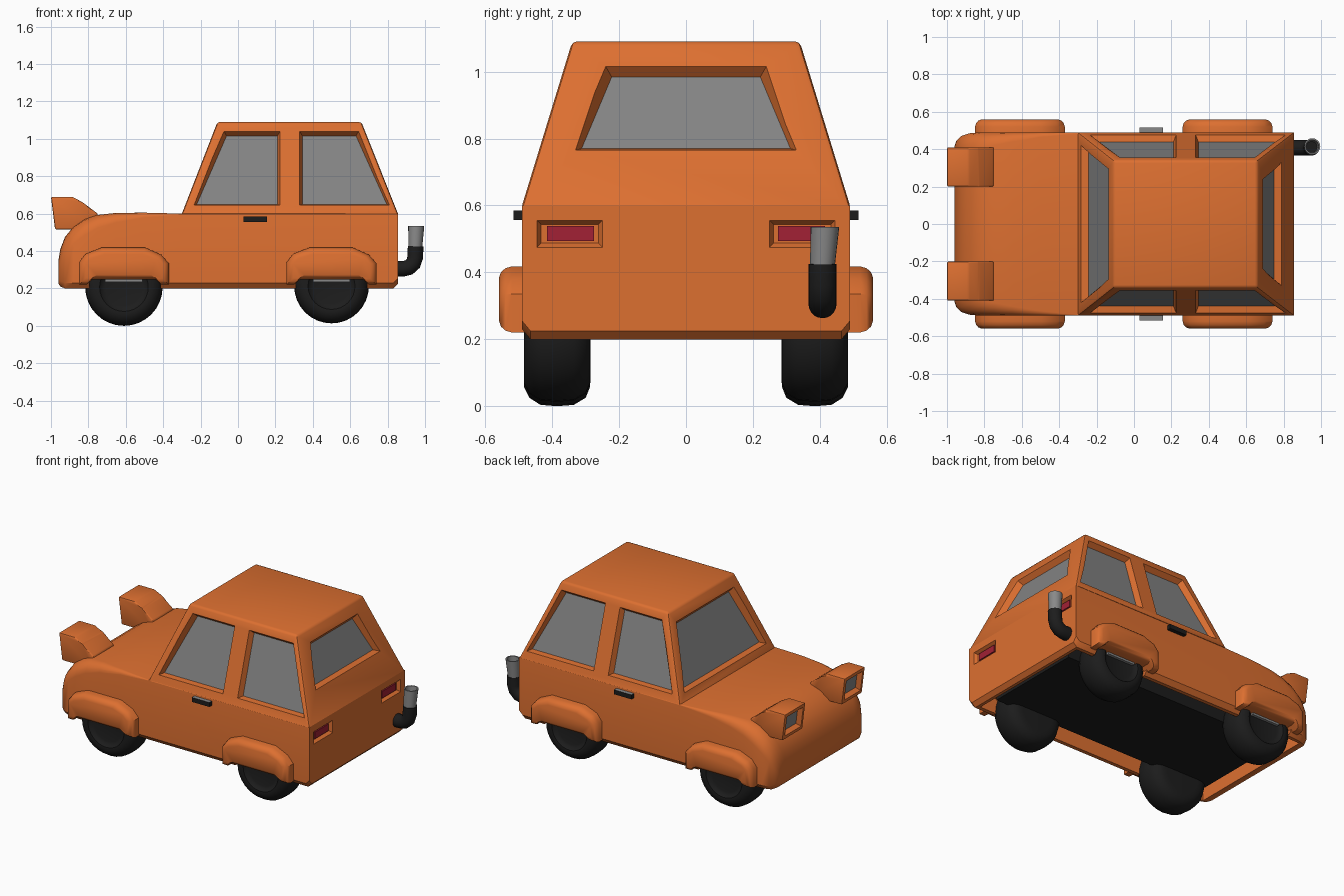
import bpy, bmesh, math
from mathutils import Vector as V

if "Cube" in bpy.data.objects:
    bpy.data.objects.remove(bpy.data.objects["Cube"])


def material(name, rgb):
    m = bpy.data.materials.new(name)
    m.diffuse_color = (*rgb, 1)
    m.use_nodes = True
    m.node_tree.nodes["Principled BSDF"].inputs["Base Color"].default_value = m.diffuse_color
    return m


ORANGE = material("orange_paint", (0.72, 0.16, 0.03))
GLASS = material("grey_glass", (0.23, 0.23, 0.23))
BLACK = material("black_rubber", (0.012, 0.012, 0.012))
METAL = material("grey_metal", (0.25, 0.25, 0.25))
RED = material("red_lamp", (0.36, 0.015, 0.035))


def loft(name, rings, mats, end_index=0, bevel=0, bevel_if=None):
    """Skin a list of equal rings, cap both ends; the last cap gets end_index."""
    bm = bmesh.new()
    rows = [[bm.verts.new(p) for p in ring] for ring in rings]
    n = len(rows[0])
    for a, b in zip(rows, rows[1:]):
        for i in range(n):
            j = (i + 1) % n
            bm.faces.new((a[i], a[j], b[j], b[i]))
    bm.faces.new(rows[0])
    bm.faces.new(rows[-1]).material_index = end_index
    if bevel:
        edges = [e for e in bm.edges if bevel_if is None or bevel_if(e)]
        bmesh.ops.bevel(bm, geom=edges, offset=bevel, segments=2, profile=0.5,
                        affect='EDGES', clamp_overlap=True)
    bmesh.ops.recalc_face_normals(bm, faces=bm.faces[:])
    me = bpy.data.meshes.new(name)
    bm.to_mesh(me)
    bm.free()
    for m in mats:
        me.materials.append(m)
    ob = bpy.data.objects.new(name, me)
    bpy.context.collection.objects.link(ob)
    return ob


def box(name, x, y, z, mats):
    rings = [[V((x[0], y[0], h)), V((x[1], y[0], h)), V((x[1], y[1], h)), V((x[0], y[1], h))]
             for h in z]
    return loft(name, rings, mats, end_index=len(mats) - 1)


def cut(target, cutter):
    mod = target.modifiers.new("cut", 'BOOLEAN')
    mod.operation, mod.solver, mod.object = 'DIFFERENCE', 'EXACT', cutter
    bpy.context.view_layer.objects.active = target
    bpy.ops.object.modifier_apply(modifier=mod.name)
    bpy.data.objects.remove(cutter)


def recess(target, plane, normal, quad, depth, inset):
    """Cut a sloped-wall recess; quad is given as (u, z) on the plane."""
    n = V(normal).normalized()
    cu, cz = sum(q[0] for q in quad) / 4, sum(q[1] for q in quad) / 4
    rim = [V(plane(u, z)) for u, z in quad]
    floor = [V(plane(u - math.copysign(inset, u - cu), z - math.copysign(inset, z - cz))) - n * depth
             for u, z in quad]
    outer = [r + (r - f) * 0.6 for r, f in zip(rim, floor)]
    cut(target, loft("cutter", [outer, floor], list(target.data.materials), end_index=1))


# Lower body: cross-sections along x (x, half width, top, shoulder radius, bottom)
sections = [(0.855, 0.49, 0.6, 0.003, 0.225), (0.83, 0.49, 0.6, 0.003, 0.2),
            (-0.3, 0.49, 0.6, 0.005, 0.2), (-0.5, 0.49, 0.605, 0.025, 0.2),
            (-0.65, 0.49, 0.604, 0.05, 0.2), (-0.75, 0.49, 0.593, 0.07, 0.2),
            (-0.82, 0.49, 0.57, 0.085, 0.2), (-0.88, 0.485, 0.53, 0.09, 0.2),
            (-0.925, 0.47, 0.475, 0.09, 0.2), (-0.95, 0.445, 0.41, 0.08, 0.21),
            (-0.96, 0.415, 0.35, 0.06, 0.225)]
rings = []
for x, w, top, r, low in sections:
    half = [(w - 0.025, low), (w, low + 0.03)]
    for k in range(5):
        a = k * math.pi / 8
        half.append((w - r + r * math.cos(a), top - r + r * math.sin(a)))
    rings.append([V((x, y, z)) for y, z in half] + [V((x, -y, z)) for y, z in reversed(half)])
body = loft("lower_body", rings, [ORANGE, ORANGE])

# Open underside with floor pan, wheel arches
cut(body, box("cutter", (-0.9, 0.81), (-0.44, 0.44), (0.1, 0.3), [ORANGE]))
for cx in (-0.605, 0.5):
    for s in (1, -1):
        cut(body, box("cutter", (cx - 0.19, cx + 0.19), sorted((s * 0.4, s * 0.6)),
                      (0.1, 0.25), [ORANGE]))
box("floor_pan", (-0.82, 0.78), (-0.33, 0.33), (0.21, 0.31), [BLACK])

# Tail lamps in shallow recesses
for s in (1, -1):
    q = [(s * 0.25, 0.475), (s * 0.445, 0.475), (s * 0.445, 0.555), (s * 0.25, 0.555)]
    recess(body, lambda u, z: (0.855, u, z), (1, 0, 0), q, 0.02, 0.012)
    box("tail_lamp", (0.834, 0.843), sorted((s * 0.275, s * 0.415)), (0.494, 0.538), [RED])

# Cabin with recessed windows
cabin = loft("cabin",
             [[V((-0.3, -0.49, 0.6)), V((0.855, -0.49, 0.6)), V((0.855, 0.49, 0.6)), V((-0.3, 0.49, 0.6))],
              [V((-0.11, -0.34, 1.09)), V((0.66, -0.34, 1.09)), V((0.66, 0.34, 1.09)), V((-0.11, 0.34, 1.09))]],
             [ORANGE, GLASS], bevel=0.014, bevel_if=lambda e: max(v.co.z for v in e.verts) > 1)
for s in (1, -1):
    for q in ([(-0.235, 0.645), (0.225, 0.645), (0.225, 1.04), (-0.075, 1.04)],
              [(0.33, 0.645), (0.81, 0.645), (0.645, 1.04), (0.33, 1.04)]):
        recess(cabin, lambda u, z: (u, s * (0.49 - 0.306 * (z - 0.6)), z), (0, s, 0.306), q, 0.035, 0.014)
recess(cabin, lambda u, z: (-0.3 + 0.388 * (z - 0.6), u, z), (-1, 0, 0.388),
       [(-0.42, 0.645), (0.42, 0.645), (0.295, 1.02), (-0.295, 1.02)], 0.035, 0.018)
recess(cabin, lambda u, z: (0.855 - 0.398 * (z - 0.6), u, z), (1, 0, 0.398),
       [(-0.33, 0.765), (0.33, 0.765), (0.24, 1.015), (-0.24, 1.015)], 0.035, 0.018)

# Raised headlamps
lamp_profile = [(-1, 0.69), (-0.885, 0.69), (-0.83, 0.66), (-0.75, 0.6), (-0.75, 0.515), (-0.978, 0.515)]
for s in (1, -1):
    lamp = loft("headlamp", [[V((x, s * y, z)) for x, z in lamp_profile] for y in (0.2, 0.41)],
                [ORANGE, GLASS], bevel=0.008)
    lamp.data.polygons.foreach_set("material_index", [0] * len(lamp.data.polygons))
    q = [(s * 0.222, 0.54), (s * 0.388, 0.54), (s * 0.388, 0.668), (s * 0.222, 0.668)]
    recess(lamp, lambda u, z: (-1 + 0.126 * (0.69 - z), u, z), (-1, 0, -0.126), q, 0.03, 0.012)

# Fenders, wheels and hub bars
fender_profile = [(-0.24, 0.22), (-0.24, 0.34), (-0.205, 0.385), (-0.12, 0.418), (0.115, 0.418),
                  (0.2, 0.38), (0.24, 0.335), (0.24, 0.22), (0.2, 0.22), (0.17, 0.247),
                  (-0.17, 0.247), (-0.2, 0.22)]
tyre_profile = [(0.285, 0.12), (0.287, 0.15), (0.3, 0.182), (0.335, 0.203), (0.385, 0.207),
                (0.435, 0.203), (0.468, 0.182), (0.484, 0.15), (0.482, 0.13), (0.468, 0.118), (0.462, 0.1)]
for cx, size, cz, place in ((-0.61, 1.0, 0.207, "front"), (0.5, 0.965, 0.213, "rear")):
    for s, side in ((1, "left"), (-1, "right")):
        rings = [[V((cx + x * (1 - d / 0.24), s * y, 0.32 + (z - 0.32) * (1 - d / 0.1)))
                  for x, z in fender_profile]
                 for y, d in ((0.46, 0), (0.52, 0), (0.54, 0.006), (0.553, 0.018), (0.559, 0.035))]
        loft(f"fender_{place}_{side}", rings, [ORANGE])
        rings = [[V((cx + size * r * math.cos(k * math.pi / 16), s * y,
                     cz + size * r * math.sin(k * math.pi / 16))) for k in range(32)]
                 for y, r in tyre_profile]
        loft(f"wheel_{place}_{side}", rings, [BLACK])
        box(f"hub_bar_{place}_{side}", (cx - 0.1, cx + 0.1), sorted((s * 0.455, s * 0.48)),
            (0.234, 0.262), [METAL])

# Door handles with a pale top
for s in (1, -1):
    box("door_handle", (0.03, 0.155), sorted((s * 0.48, s * 0.516)), (0.556, 0.585), [BLACK, METAL])


# Exhaust: bent pipe and flared tip
def pipe_ring(x, y, z, angle, r):
    a = math.radians(angle)
    out = []
    for k in range(20):
        t = k * math.pi / 10
        out.append(V((x - r * math.sin(t) * math.sin(a), y + r * math.cos(t), z + r * math.sin(t) * math.cos(a))))
    return out


path = [(0.82, 0.305, 0), (0.885, 0.305, 0), (0.915, 0.313, 25), (0.938, 0.335, 55),
        (0.947, 0.365, 80), (0.95, 0.425, 88)]
loft("exhaust_pipe", [pipe_ring(x, 0.408, z, a, 0.042) for x, z, a in path], [BLACK])
tip = [(0.948, 0.408, 0.42, 0.037), (0.953, 0.415, 0.535, 0.043),
       (0.953, 0.415, 0.535, 0.035), (0.95, 0.411, 0.46, 0.03)]
loft("exhaust_tip", [pipe_ring(x, y, z, 90, r) for x, y, z, r in tip], [METAL, BLACK], end_index=1)

# Soft shading with sharp creases kept
for ob in bpy.context.scene.objects:
    bpy.ops.object.select_all(action='DESELECT')
    ob.select_set(True)
    bpy.context.view_layer.objects.active = ob
    bpy.ops.object.shade_smooth_by_angle(angle=math.radians(38))
